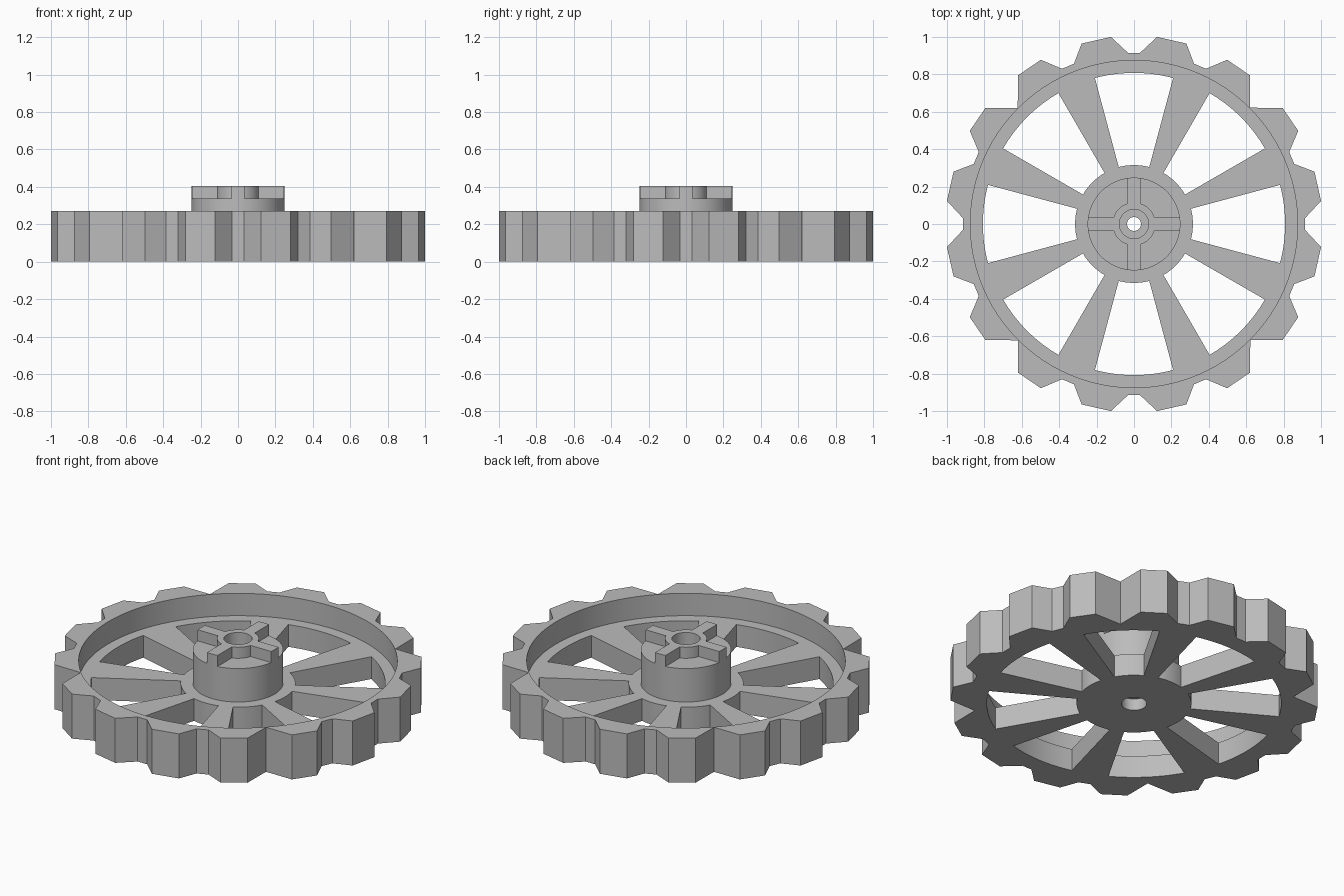
import bpy, bmesh
from math import cos, sin, asin, pi, radians, degrees

cube = bpy.data.objects.get("Cube")
if cube:
    bpy.data.objects.remove(cube, do_unlink=True)

grey = bpy.data.materials.new("plain grey")
grey.use_nodes = True
COLOUR = (0.5, 0.5, 0.5, 1)
grey.diffuse_color = COLOUR
grey.node_tree.nodes["Principled BSDF"].inputs["Base Color"].default_value = COLOUR


def arc(r, a0, a1, steps):
    """Points on an arc, angles in degrees."""
    angles = [radians(a0 + (a1 - a0) * i / steps) for i in range(steps + 1)]
    return [(r * cos(a), r * sin(a)) for a in angles]


def circle(r, steps=96):
    return arc(r, 0, 360, steps)[:-1]


def turn(points, degrees_):
    c, s = cos(radians(degrees_)), sin(radians(degrees_))
    return [(x * c - y * s, x * s + y * c) for x, y in points]


def prism(name, outline, z0, z1):
    """Extrude a closed outline between two heights."""
    bm = bmesh.new()
    face = bm.faces.new([bm.verts.new((x, y, z0)) for x, y in outline])
    ext = bmesh.ops.extrude_face_region(bm, geom=[face])
    top = [v for v in ext["geom"] if isinstance(v, bmesh.types.BMVert)]
    bmesh.ops.translate(bm, verts=top, vec=(0, 0, z1 - z0))
    bmesh.ops.recalc_face_normals(bm, faces=bm.faces)
    mesh = bpy.data.meshes.new(name)
    bm.to_mesh(mesh)
    bm.free()
    mesh.materials.append(grey)
    obj = bpy.data.objects.new(name, mesh)
    bpy.context.collection.objects.link(obj)
    return obj


def combine(target, tool, operation):
    """Apply a boolean and discard the tool."""
    mod = target.modifiers.new("combine", 'BOOLEAN')
    mod.operation, mod.solver, mod.object = operation, 'EXACT', tool
    bpy.context.view_layer.objects.active = target
    bpy.ops.object.modifier_apply(modifier=mod.name)
    bpy.data.objects.remove(tool, do_unlink=True)


RIM_TOP, WEB_TOP, HUB_TOP, CROSS_TOP = 0.27, 0.135, 0.338, 0.405

# Toothed outline: one eighth, mirrored over the diagonal, then turned four times
eighth = [(0.032, 0.915), (0.123, 1.0), (0.28, 0.965), (0.321, 0.857),
          (0.385, 0.83), (0.498, 0.878), (0.62, 0.795), (0.62, 0.622)]
quarter = eighth + [(y, x) for x, y in reversed(eighth[:-1])]
teeth = [p for k in range(4) for p in turn(quarter, -90 * k)]
wheel = prism("toothed_wheel", teeth, 0, RIM_TOP)

# Recess inside the rim
combine(wheel, prism("recess", circle(0.875), WEB_TOP, 1), 'DIFFERENCE')

# Eight windows leave the spokes
window = arc(0.315, -15, 15, 10) + arc(0.808, 15, -15, 10)
for k in range(8):
    combine(wheel, prism("window", turn(window, 45 * k), -1, 1), 'DIFFERENCE')

# Hub with four corner pockets, leaving a cross and a collar
hub = prism("hub", circle(0.248), 0.09, CROSS_TOP)
BAR, COLLAR = 0.035, 0.115
start = degrees(asin(BAR / COLLAR))
pocket = arc(COLLAR, start, 90 - start, 12) + [(BAR, 0.4), (0.4, 0.4), (0.4, BAR)]
for k in range(4):
    combine(hub, prism("pocket", turn(pocket, 90 * k), HUB_TOP, 1), 'DIFFERENCE')
combine(wheel, hub, 'UNION')

# Axle hole, wider at both ends
for r, z0, z1 in ((0.037, -1, 1), (0.078, 0.2, 1), (0.07, -1, 0.07)):
    combine(wheel, prism("bore", circle(r, 48), z0, z1), 'DIFFERENCE')

bpy.ops.object.select_all(action='DESELECT')
wheel.select_set(True)
bpy.context.view_layer.objects.active = wheel
bpy.ops.object.shade_smooth_by_angle(angle=radians(25))
